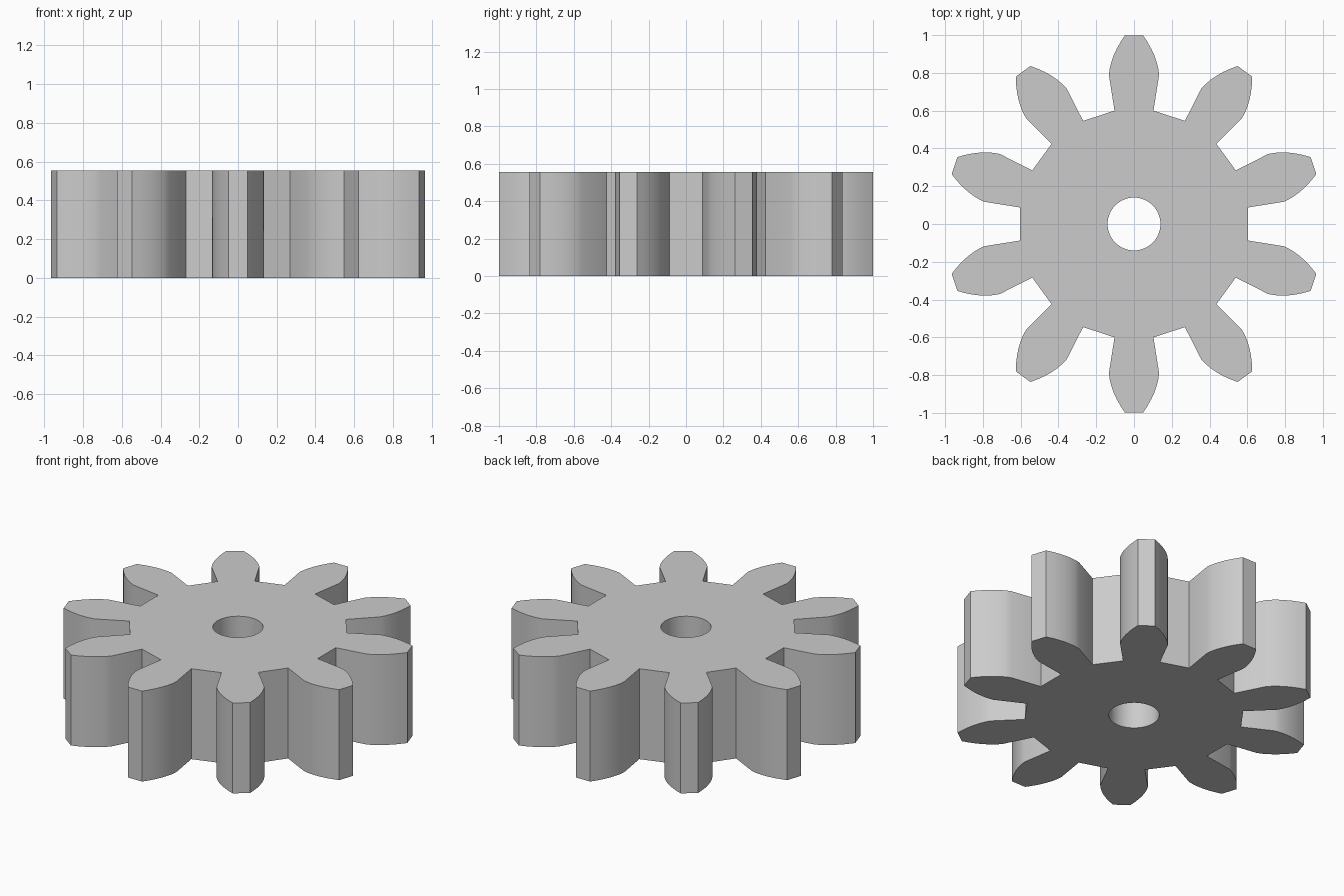
import bpy, bmesh, math

if "Cube" in bpy.data.objects:
    bpy.data.objects.remove(bpy.data.objects["Cube"])

TEETH, HEIGHT, BORE = 10, 0.555, 0.14


def flank(n=6):
    """Half tooth as (half width, distance from axis), root to tip."""
    a, c, b = (0.133, 0.79), (0.125, 0.89), (0.048, 0.999)
    pts = [(0.103, 0.60)]
    for i in range(n + 1):
        t = i / n
        pts.append(tuple((1 - t) ** 2 * p + 2 * t * (1 - t) * q + t * t * r
                         for p, q, r in zip(a, c, b)))
    return pts


def add_loop(bm, pts):
    verts = [bm.verts.new((x, y, 0)) for x, y in pts]
    return [bm.edges.new((v, verts[i - 1])) for i, v in enumerate(verts)]


# Tooth outline repeated around the axis
half = flank()
tooth = half + [(-w, r) for w, r in reversed(half)]
outline = []
for k in range(TEETH):
    a = 2 * math.pi * k / TEETH
    outline += [(w * math.cos(a) - r * math.sin(a),
                 w * math.sin(a) + r * math.cos(a)) for w, r in tooth]

# Centre bore
bore = [(BORE * math.cos(2 * math.pi * i / 48),
         BORE * math.sin(2 * math.pi * i / 48)) for i in range(48)]

# Fill the profile and extrude it to full thickness
bm = bmesh.new()
edges = add_loop(bm, outline) + add_loop(bm, bore)
bmesh.ops.triangle_fill(bm, edges=edges, use_beauty=True, normal=(0, 0, 1))
ext = bmesh.ops.extrude_face_region(bm, geom=bm.faces[:], use_keep_orig=True)
top = [g for g in ext["geom"] if isinstance(g, bmesh.types.BMVert)]
bmesh.ops.translate(bm, verts=top, vec=(0, 0, HEIGHT))
bmesh.ops.recalc_face_normals(bm, faces=bm.faces[:])

mesh = bpy.data.meshes.new("spur_gear")
bm.to_mesh(mesh)
bm.free()
gear = bpy.data.objects.new("spur_gear", mesh)
bpy.context.collection.objects.link(gear)

# Smooth flanks and bore, sharp rims and roots
bpy.context.view_layer.objects.active = gear
gear.select_set(True)
bpy.ops.object.shade_smooth_by_angle(angle=math.radians(25))
